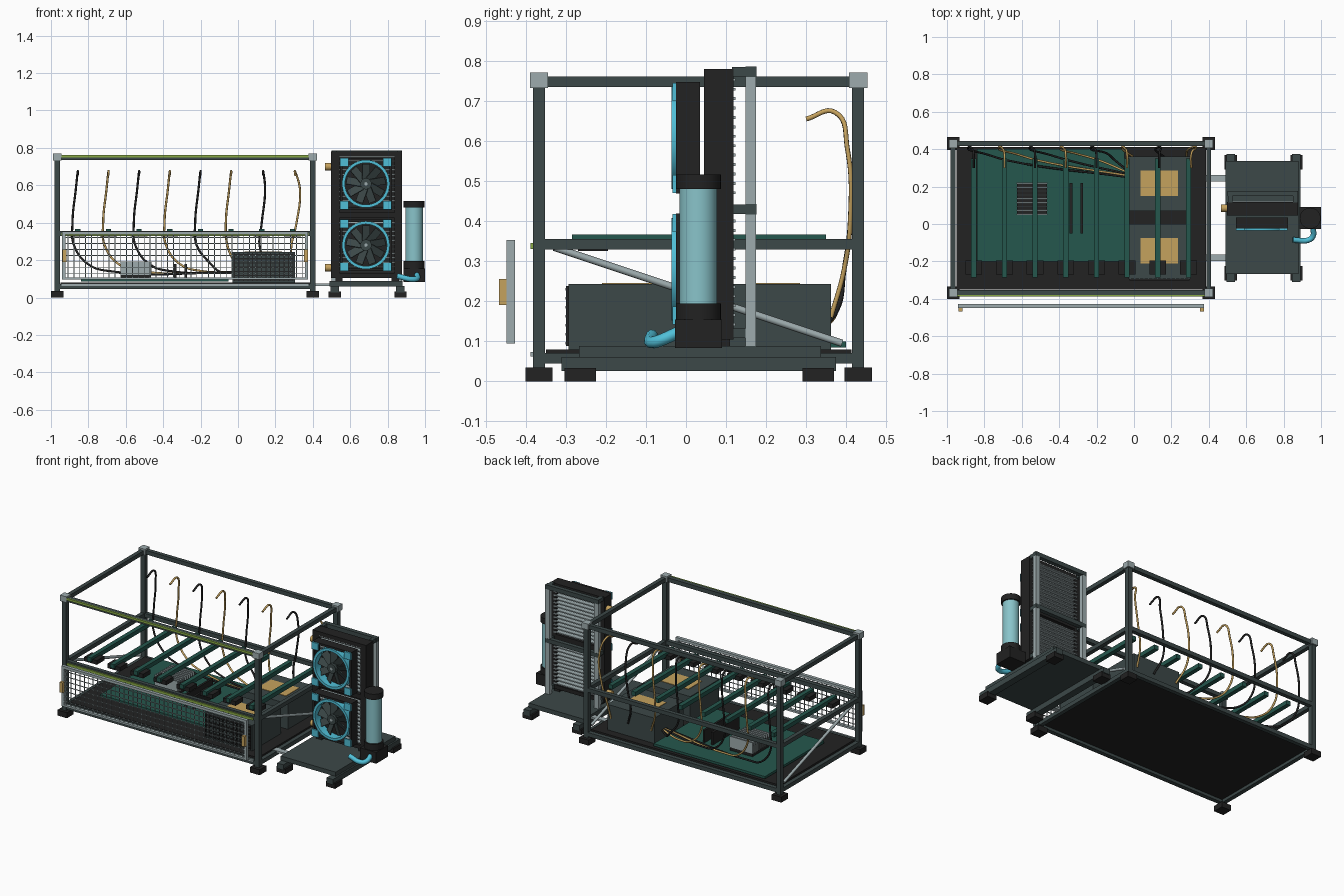
import bpy, bmesh, math
from mathutils import Vector, Matrix

if "Cube" in bpy.data.objects:
    bpy.data.objects.remove(bpy.data.objects["Cube"])


def material(name, r, g, b):
    m = bpy.data.materials.new(name)
    m.use_nodes = True
    m.diffuse_color = (r, g, b, 1)
    m.node_tree.nodes["Principled BSDF"].inputs["Base Color"].default_value = (r, g, b, 1)
    return m


SLATE = material("slate metal", .045, .065, .065)
BLACK = material("black plastic", .016, .016, .016)
STEEL = material("light steel", .34, .41, .42)
GREEN = material("board green", .018, .095, .075)
GOLD = material("brass gold", .56, .36, .11)
CYAN = material("bright cyan", .08, .52, .68)
GLASS = material("coolant blue", .25, .55, .59)
LIME = material("lime strip", .25, .40, .06)


def finish(name, bm, mat, smooth=False):
    me = bpy.data.meshes.new(name)
    bm.to_mesh(me)
    bm.free()
    me.materials.append(mat)
    ob = bpy.data.objects.new(name, me)
    bpy.context.collection.objects.link(ob)
    if smooth:
        bpy.ops.object.select_all(action='DESELECT')
        ob.select_set(True)
        bpy.context.view_layer.objects.active = ob
        bpy.ops.object.shade_smooth_by_angle()
    return ob


def boxes(name, mat, items):
    """Each item is a pair of opposite ranges: (x0, x1, y0, y1, z0, z1)."""
    bm = bmesh.new()
    for x0, x1, y0, y1, z0, z1 in items:
        mtx = Matrix.Translation(((x0 + x1) / 2, (y0 + y1) / 2, (z0 + z1) / 2))
        bmesh.ops.create_cube(bm, size=1, matrix=mtx @ Matrix.Diagonal((x1 - x0, y1 - y0, z1 - z0, 1)))
    return finish(name, bm, mat)


def around(x, y, z, sx, sy, sz):
    return (x - sx / 2, x + sx / 2, y - sy / 2, y + sy / 2, z - sz / 2, z + sz / 2)


def cylinder(name, mat, center, r, depth, axis='Z', n=32):
    rot = {'X': Matrix.Rotation(math.pi / 2, 4, 'Y'), 'Y': Matrix.Rotation(math.pi / 2, 4, 'X'), 'Z': Matrix()}
    bm = bmesh.new()
    bmesh.ops.create_cone(bm, cap_ends=True, segments=n, radius1=r, radius2=r, depth=depth,
                          matrix=Matrix.Translation(center) @ rot[axis])
    return finish(name, bm, mat, True)


def tube(name, mat, pts, r):
    cu = bpy.data.curves.new(name, 'CURVE')
    cu.dimensions = '3D'
    cu.bevel_depth = r
    cu.bevel_resolution = 2
    cu.use_fill_caps = True
    sp = cu.splines.new('BEZIER')
    sp.resolution_u = 8
    sp.bezier_points.add(len(pts) - 1)
    for p, co in zip(sp.bezier_points, pts):
        p.co = co
        p.handle_left_type = p.handle_right_type = 'AUTO'
    ob = bpy.data.objects.new(name, cu)
    cu.materials.append(mat)
    bpy.context.collection.objects.link(ob)


# Open rectangular frame
XS, YS, W = (-.967, .40), (-.367, .43), .03
corners = [(x, y) for x in XS for y in YS]
boxes("frame_posts", SLATE, [around(x, y, .39, W, W, .73) for x, y in corners])
boxes("frame_corners", STEEL, [around(x, y, .752, .046, .046, .038) for x, y in corners])
boxes("frame_feet", BLACK, [around(x, y, .0175, .068, .068, .035) for x, y in corners])
rails = []
for z in (.058, .342, .748):
    rails += [around(-.2835, y, z, 1.34, W - .004, .026) for y in YS]
    rails += [around(x, .0315, z, W - .004, .77, .026) for x in XS]
boxes("frame_rails", SLATE, rails)
boxes("light_strips", LIME, [around(-.2835, -.384, z, 1.32, .008, .014) for z in (.755, .338)])
boxes("lower_trim", STEEL, [around(-.2835, -.384, .068, 1.32, .008, .012)])
for side, x in zip(("right", "left"), XS):
    tube(side + "_brace", STEEL, [(x, -.33, .335), (x, .39, .095)], .009)
boxes("base_tray", BLACK, [(-.95, .385, -.35, .413, .06, .08)])

# Front mesh guard
X0, X1, Z0, Z1 = -.94, .375, .095, .353
boxes("guard_frame", STEEL, [
    (X0, X1, -.448, -.427, Z1 - .017, Z1), (X0, X1, -.448, -.427, Z0, Z0 + .012),
    (X0, X0 + .018, -.448, -.427, Z0, Z1), (X1 - .018, X1, -.448, -.427, Z0, Z1)])
NX, NZ = 42, 8
boxes("guard_mesh", STEEL,
      [around(X0 + (X1 - X0) * i / NX, -.438, (Z0 + Z1) / 2, .004, .004, Z1 - Z0) for i in range(1, NX)] +
      [around((X0 + X1) / 2, -.442, Z0 + (Z1 - Z0) * i / NZ, X1 - X0, .004, .004) for i in range(1, NZ)])
boxes("guard_handles", GOLD, [around(x, -.457, .223, .022, .02, .065) for x in (X0 + .012, X1 - .012)])

# Main board with heat sink and memory
boxes("main_board", GREEN, [(-.84, -.05, -.2, .4, .085, .1)])
boxes("heatsink_core", BLACK, [(-.625, -.465, .05, .22, .1, .165)])
boxes("heatsink_fins", STEEL, [around(-.545, .052 + .0207 * i, .155, .165, .007, .07) for i in range(9)])
boxes("memory_sticks", BLACK, [around(x, .085, .14, .014, .27, .08) for x in (-.337, -.28)])

# Power supplies with grilles and labels
boxes("power_supplies", SLATE, [(-.03, .305, .07, .362, .08, .243), (-.03, .305, -.293, 0, .08, .243)])
boxes("supply_labels", GOLD, [(.035, .235, .15, .285, .243, .246), (.035, .235, -.21, -.075, .243, .246)])
boxes("supply_grille", BLACK,
      [around(.137, -.297, .095 + .0225 * i, .32, .008, .006) for i in range(7)] +
      [around(-.02 + .0242 * i, -.297, .163, .006, .006, .15) for i in range(14)])

# Card bars, connectors and arched cables
for i in range(8):
    x = -.857 + .164 * i
    boxes(f"card_bar_{i + 1}", GREEN, [(x - .014, x + .014, -.285, .35, .34, .367)])
    boxes(f"connector_{i + 1}", BLACK, [(x - .045, x + .045, -.27, -.195, .325, .352)])
    pts = [(x, .30, .655), (x, .372, .672), (x - .01, .403, .58), (x - .028, .41, .40), (x - .02, .395, .28)]
    if x < -.1:
        pts += [(x + .06, .375, .175), (x + .18 if x < -.3 else x + .1, .34, .14), (-.03, .25 + .008 * i, .135)]
    else:
        pts = [(px + (.028 if i == 6 else .05 if i == 7 else 0) * (1 if py > .402 else .3), py, pz)
               for px, py, pz in pts] + [(min(x + .03, .28), .362, .16)]
    tube(f"cable_{i + 1}", GOLD if i % 2 else BLACK, pts, .006)

# Cooling stand and its link bars
boxes("link_bars", STEEL, [(.30, .67, y - .018, y + .018, .062, .074) for y in (.245, -.18)])
boxes("stand_plate", SLATE, [(.49, .88, -.267, .337, .06, .088)])
boxes("stand_rails", SLATE, [around(x, .032, .043, .045, .685, .035) for x in (.517, .868)])
boxes("stand_feet", BLACK, [around(x, y, .0165, .065, .078, .033) for x in (.517, .868) for y in (-.264, .33)])

# Radiator
boxes("radiator_frame", BLACK, [
    (.497, .542, .045, .118, .105, .78), (.838, .877, .045, .118, .105, .78),
    (.497, .877, .045, .118, .755, .78), (.497, .877, .045, .118, .105, .13),
    (.497, .877, .045, .118, .425, .455), (.53, .85, .072, .092, .12, .77),
    (.52, .56, .05, .11, .085, .106), (.82, .86, .05, .11, .085, .106)])
boxes("radiator_fins", STEEL, [around(.69, .085, .142 + .0235 * i, .33, .078, .007)
                               for i in range(27) if not 11 < i < 14])
boxes("support_posts", STEEL, [around(x, .162, .425, .03, .026, .68) for x in (.515, .862)])
boxes("support_bars", SLATE, [around(.688, .162, z, .378, .027, .027) for z in (.773, .43)] +
      [around(x, .135, z, .024, .04, .024) for x in (.515, .862) for z in (.773, .43, .12)])
for z in (.16, .70):
    cylinder("brass_fitting", GOLD, (.482, .085, z), .02, .036, 'X', 16)

# Twin fans: open square shroud, cyan ring and corners, hub, tilted blades
FX = .684
for label, fz in (("lower", .28), ("upper", .608)):
    boxes(label + "_fan_shroud", BLACK, [
        around(FX + s * .132, .005, fz, .014, .06, .278) for s in (-1, 1)] + [
        around(FX, .005, fz + s * .132, .278, .06, .014) for s in (-1, 1)])
    cylinder(label + "_fan_back", BLACK, (FX, .025, fz), .125, .012, 'Y', 40)
    boxes(label + "_fan_corners", CYAN, [around(FX + sx * .115, -.029, fz + sz * .115, .045, .01, .045)
                                        for sx in (-1, 1) for sz in (-1, 1)])
    bm = bmesh.new()
    rings = []
    for k in range(40):
        a = math.tau * k / 40
        d = Vector((math.cos(a), 0, math.sin(a)))
        rings.append([bm.verts.new(Vector((FX, y, fz)) + d * r)
                      for r, y in ((.112, .02), (.112, -.036), (.128, -.036), (.128, .02))])
    for k in range(40):
        a, b = rings[k], rings[(k + 1) % 40]
        for j in range(4):
            bm.faces.new((a[j], a[(j + 1) % 4], b[(j + 1) % 4], b[j]))
    bmesh.ops.recalc_face_normals(bm, faces=bm.faces)
    finish(label + "_fan_ring", bm, CYAN, True)
    bm = bmesh.new()
    for k in range(9):
        m = (Matrix.Translation((FX, -.005, fz)) @ Matrix.Rotation(math.tau * k / 9, 4, 'Y')
             @ Matrix.Translation((0, 0, .065)) @ Matrix.Rotation(.5, 4, 'Z') @ Matrix.Diagonal((.045, .005, .08, 1)))
        bmesh.ops.create_cube(bm, size=1, matrix=m)
    finish(label + "_fan_blades", bm, SLATE)
    cylinder(label + "_fan_hub", SLATE, (FX, -.005, fz), .03, .05, 'Y', 24)
    cylinder(label + "_fan_badge", STEEL, (FX, -.031, fz), .009, .004, 'Y', 12)

# Reservoir, pump and outlet pipe
RX, RY = .942, .031
boxes("pump_block", BLACK, [around(RX, RY, .119, .116, .118, .072)])
cylinder("reservoir_base", BLACK, (RX, RY, .175), .056, .04)
cylinder("reservoir_glass", GLASS, (RX, RY, .338), .047, .29)
cylinder("reservoir_cap", BLACK, (RX, RY, .498), .056, .036)
tube("outlet_pipe", CYAN, [(.957, -.02, .122), (.957, -.065, .102), (.935, -.085, .097), (.85, -.085, .115)], .015)
